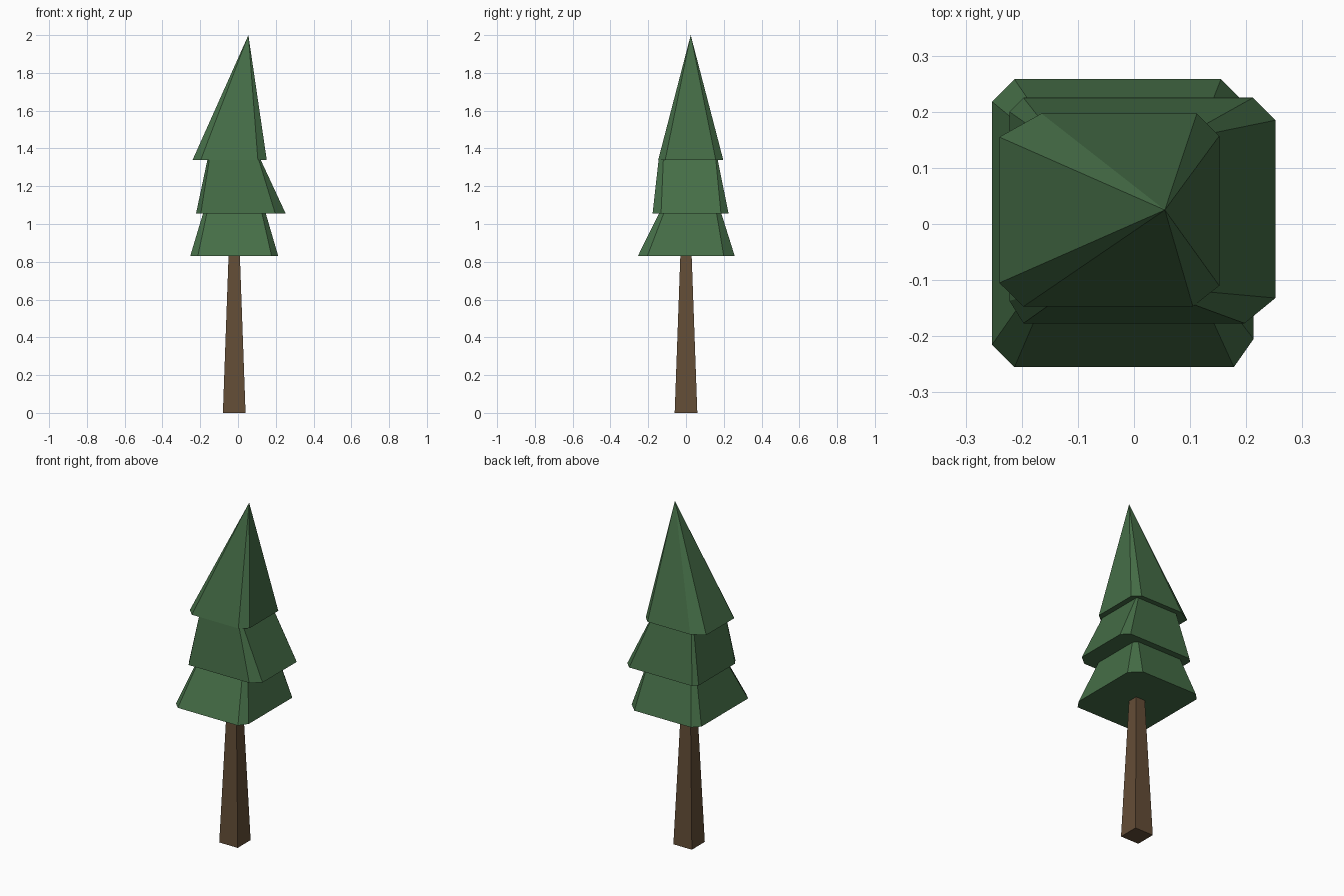
import bpy, bmesh

if "Cube" in bpy.data.objects:
    bpy.data.objects.remove(bpy.data.objects["Cube"])


def material(name, color):
    m = bpy.data.materials.new(name)
    m.diffuse_color = (*color, 1)
    m.use_nodes = True
    m.node_tree.nodes["Principled BSDF"].inputs["Base Color"].default_value = m.diffuse_color
    return m


def ring(x0, x1, y0, y1, sw, se, ne, nw):
    """Rectangle with cut corners; each corner is (cut in x, cut in y)."""
    return [(x0 + sw[0], y0), (x1 - se[0], y0), (x1, y0 + se[1]), (x1, y1 - ne[1]),
            (x1 - ne[0], y1), (x0 + nw[0], y1), (x0, y1 - nw[1]), (x0, y0 + sw[1])]


def loft(name, bottom, z0, top, z1, mat):
    """Closed solid between two outlines; a one-point top makes a spire."""
    bm = bmesh.new()
    low = [bm.verts.new((x, y, z0)) for x, y in bottom]
    high = [bm.verts.new((x, y, z1)) for x, y in top]
    bm.faces.new(low[::-1])
    n = len(low)
    for i in range(n):
        j = (i + 1) % n
        if len(high) == 1:
            bm.faces.new((low[i], low[j], high[0]))
        else:
            bm.faces.new((low[i], low[j], high[j], high[i]))
    if len(high) > 1:
        bm.faces.new(high)
    mesh = bpy.data.meshes.new(name)
    bm.to_mesh(mesh)
    bm.free()
    mesh.materials.append(mat)
    obj = bpy.data.objects.new(name, mesh)
    bpy.context.collection.objects.link(obj)


def square(cx, cy, r):
    return [(cx - r, cy - r), (cx + r, cy - r), (cx + r, cy + r), (cx - r, cy + r)]


bark = material("bark", (0.126, 0.074, 0.038))
needles = material("needles", (0.06, 0.155, 0.063))

# Tapered square trunk
loft("trunk", square(-0.02, 0, 0.06), 0, square(-0.02, 0, 0.03), 0.83, bark)

# Lower foliage tier
c = (0.04, 0.04)
s = (0.02, 0.025)
loft("lower_foliage",
     ring(-0.253, 0.213, -0.255, 0.258, c, (0.035, 0.05), (0.058, 0.058), c), 0.83,
     ring(-0.185, 0.147, -0.143, 0.187, s, s, s, s), 1.056, needles)

# Middle foliage tier
loft("middle_foliage",
     ring(-0.222, 0.252, -0.177, 0.225, (0.025, 0.04), (0.055, 0.045), c, (0.025, 0.025)), 1.056,
     ring(-0.162, 0.12, -0.145, 0.168, (0.01, 0.025), (0.01, 0.025), (0.01, 0.01), (0.01, 0.01)), 1.34, needles)

# Leaning top spire
loft("top_foliage",
     ring(-0.24, 0.152, -0.147, 0.197, (0.043, 0.042), (0.047, 0.037), c, (0.075, 0.042)), 1.34,
     [(0.055, 0.025)], 2.0, needles)
